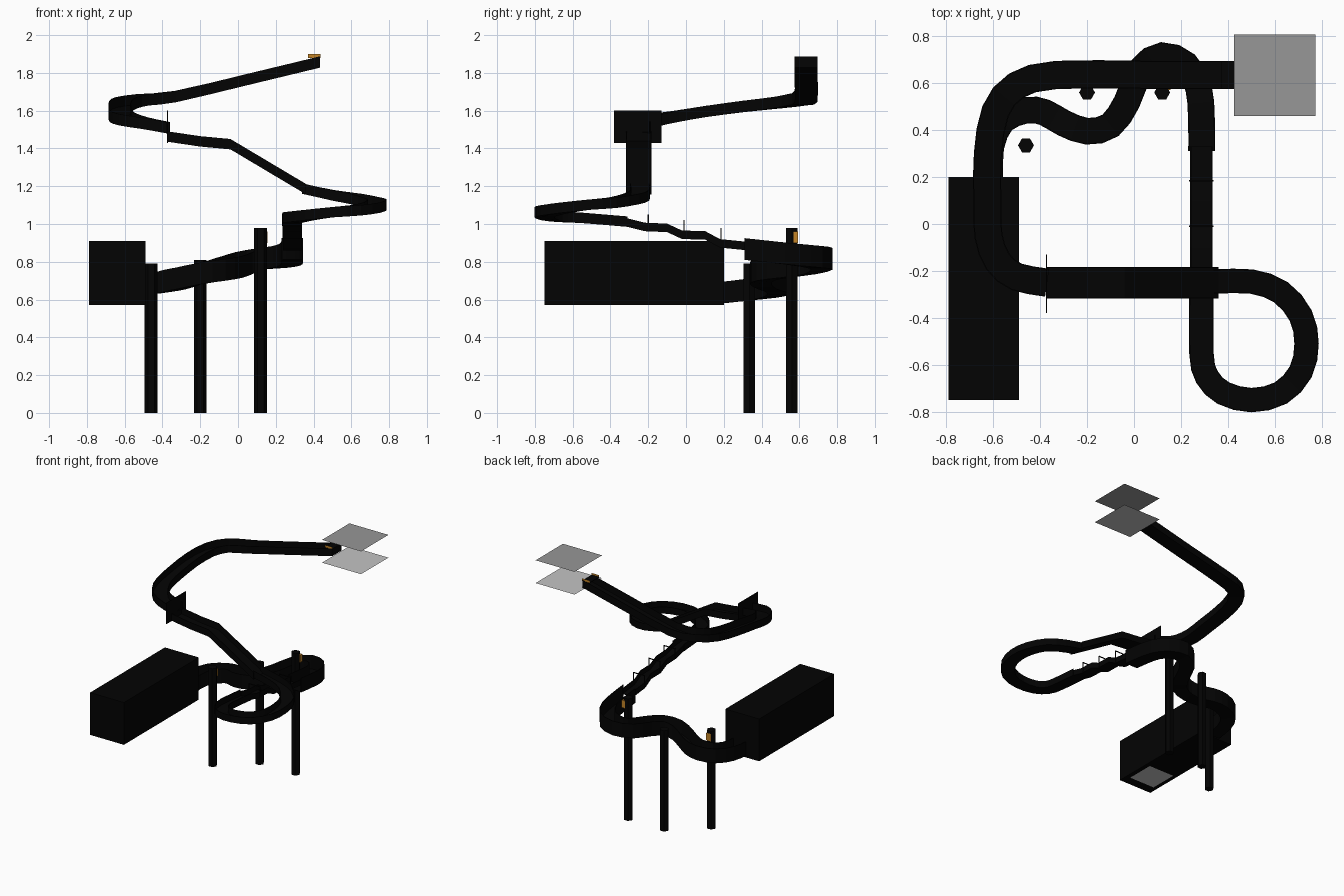
import bpy, bmesh
from mathutils import Vector

if "Cube" in bpy.data.objects:
    bpy.data.objects.remove(bpy.data.objects["Cube"], do_unlink=True)


def material(name, rgb):
    m = bpy.data.materials.new(name)
    m.use_nodes = True
    m.diffuse_color = (*rgb, 1)
    m.node_tree.nodes["Principled BSDF"].inputs["Base Color"].default_value = (*rgb, 1)
    return m


BLACK = material("black", (0.001, 0.001, 0.001))
GREY = material("grey", (0.31, 0.31, 0.31))
LIGHT = material("light_grey", (0.55, 0.55, 0.55))
ORANGE = material("orange", (0.55, 0.23, 0.02))


def finish(name, bm, mat):
    bmesh.ops.recalc_face_normals(bm, faces=bm.faces)
    mesh = bpy.data.meshes.new(name)
    bm.to_mesh(mesh)
    bm.free()
    mesh.materials.append(mat)
    ob = bpy.data.objects.new(name, mesh)
    bpy.context.collection.objects.link(ob)
    return ob


def box(name, x, y, z, mat):
    """Box from (low, high) ranges."""
    bm = bmesh.new()
    bmesh.ops.create_cube(bm, size=1)
    for v in bm.verts:
        for i, (a, b) in enumerate((x, y, z)):
            v.co[i] = (a + b) / 2 + v.co[i] * (b - a)
    return finish(name, bm, mat)


def sheet(name, origin, u, v, mat):
    """Single flat face spanned by two edge vectors."""
    bm = bmesh.new()
    o, u, v = Vector(origin), Vector(u), Vector(v)
    bm.faces.new([bm.verts.new(p) for p in (o, o + u, o + u + v, o + v)])
    return finish(name, bm, mat)


def smooth_path(points, steps=2):
    """Catmull-Rom curve through the points."""
    p = [Vector(q) for q in points]
    p = [2 * p[0] - p[1]] + p + [2 * p[-1] - p[-2]]
    out = []
    for a, b, c, d in zip(p, p[1:], p[2:], p[3:]):
        for k in range(steps):
            t = k / steps
            out.append(0.5 * (2 * b + (c - a) * t + (2 * a - 5 * b + 4 * c - d) * t ** 2
                              + (3 * b - a - 3 * c + d) * t ** 3))
    return out + [p[-2]]


def channel(name, path, half, height, wall=0.005):
    """Flat-floored open trough carried along a path, kept upright."""
    inner = half - wall
    profile = [(-half, height), (-half, 0), (half, 0), (half, height),
               (inner, height), (inner, wall), (-inner, wall), (-inner, height)]
    bm = bmesh.new()
    rings = []
    for i, p in enumerate(path):
        d = path[min(i + 1, len(path) - 1)] - path[max(i - 1, 0)]
        side = Vector((d.y, -d.x, 0)).normalized()
        rings.append([bm.verts.new(p + side * s + Vector((0, 0, u))) for s, u in profile])
    n = len(profile)
    for r, q in zip(rings, rings[1:]):
        for k in range(n):
            bm.faces.new((r[k], r[(k + 1) % n], q[(k + 1) % n], q[k]))
    bm.faces.new(rings[0])
    bm.faces.new(rings[-1])
    return finish(name, bm, BLACK)


# Upper channel, running from the start plates round to the portal
channel("upper_channel", smooth_path([
    (.435, .635, 1.828), (.05, .635, 1.735), (-.33, .635, 1.645), (-.5, .59, 1.628),
    (-.59, .48, 1.612), (-.622, .3, 1.592), (-.625, .1, 1.565), (-.62, -.05, 1.54),
    (-.58, -.16, 1.522), (-.5, -.225, 1.505), (-.37, -.25, 1.48)]), .06, .06)

# Portal plate and steep straight drop
box("portal_plate", (-.375, -.371), (-.38, -.13), (1.43, 1.6), BLACK)
channel("drop_channel", [Vector((x, -.25, z)) for x, z in (
    (-.37, 1.435), (-.2, 1.41), (-.04, 1.395), (.36, 1.157))], .067, .055)

# Loop, then the stepped straight
channel("loop_channel", smooth_path([
    (.34, -.245, 1.16), (.5, -.245, 1.125), (.625, -.29, 1.105), (.71, -.39, 1.085),
    (.735, -.51, 1.075), (.71, -.63, 1.06), (.625, -.72, 1.045), (.5, -.75, 1.035),
    (.38, -.72, 1.02), (.31, -.65, 1.01), (.287, -.55, 1.005), (.287, -.31, .985)]),
    .052, .055)
channel("stepped_channel", [Vector((.287, y, z)) for y, z in (
    (-.31, .985), (-.22, .962), (-.1, .957), (-.02, .92), (.1, .918), (.18, .875), (.33, .86))],
    .048, .045)

# Thin hoops over the stepped straight
for y, top, low in ((-.2, 1.05, .97), (-.01, 1.02, .93), (.185, .98, .88)):
    for x in (.238, .336):
        box("hoop_post", (x - .003, x + .003), (y - .003, y + .003), (low, top), BLACK)
    box("hoop_bar", (.235, .339), (y - .003, y + .003), (top - .006, top), BLACK)

# Deep winding channel down to the finish box
channel("winding_channel", smooth_path([
    (.288, .31, .81), (.287, .45, .795), (.275, .58, .78), (.22, .68, .768), (.12, .718, .758),
    (.03, .66, .735), (-.03, .52, .715), (-.1, .42, .70), (-.2, .395, .68),
    (-.3, .43, .655), (-.38, .475, .64), (-.46, .485, .625), (-.56, .44, .61),
    (-.61, .33, .595), (-.615, .18, .578)]), .057, .115)

# Finish box and the plate underneath it
box("finish_box", (-.79, -.49), (-.75, .2), (.57, .91), BLACK)
sheet("finish_plate", (-.755, -.67, .569), (.23, 0, 0), (0, .23, 0), LIGHT)

# Six-sided support poles with corners pointing sideways
for x, y, top in ((-.46, .335, .79), (-.2, .56, .81), (.12, .56, .98)):
    bm = bmesh.new()
    bmesh.ops.create_cone(bm, cap_ends=True, segments=6, radius1=.034, radius2=.034, depth=top)
    for v in bm.verts:
        v.co = (x + v.co.y, y + v.co.x, v.co.z + top / 2)
    finish("support_pole", bm, BLACK)

# Orange markers on the poles and beside the start
box("pole_marker", (.128, .156), (.57, .594), (.9, .96), ORANGE)
sheet("pole_marker", (-.48, .368, .71), (.045, 0, 0), (0, 0, .06), ORANGE)
for y in (.577, .693):
    sheet("start_marker", (.37, y, 1.88), (.068, 0, 0), (0, 0, .02), ORANGE)

# Gate closing the top of the run
box("start_gate", (.43, .435), (.577, .693), (1.83, 1.885), BLACK)
box("start_arch", (.37, .435), (.577, .693), (1.88, 1.886), BLACK)

# Start plates
for name, z, mat in (("upper_start_plate", 2, GREY), ("lower_start_plate", 1.817, LIGHT)):
    sheet(name, (.425, .46, z), (.347, 0, 0), (0, .348, 0), mat)
